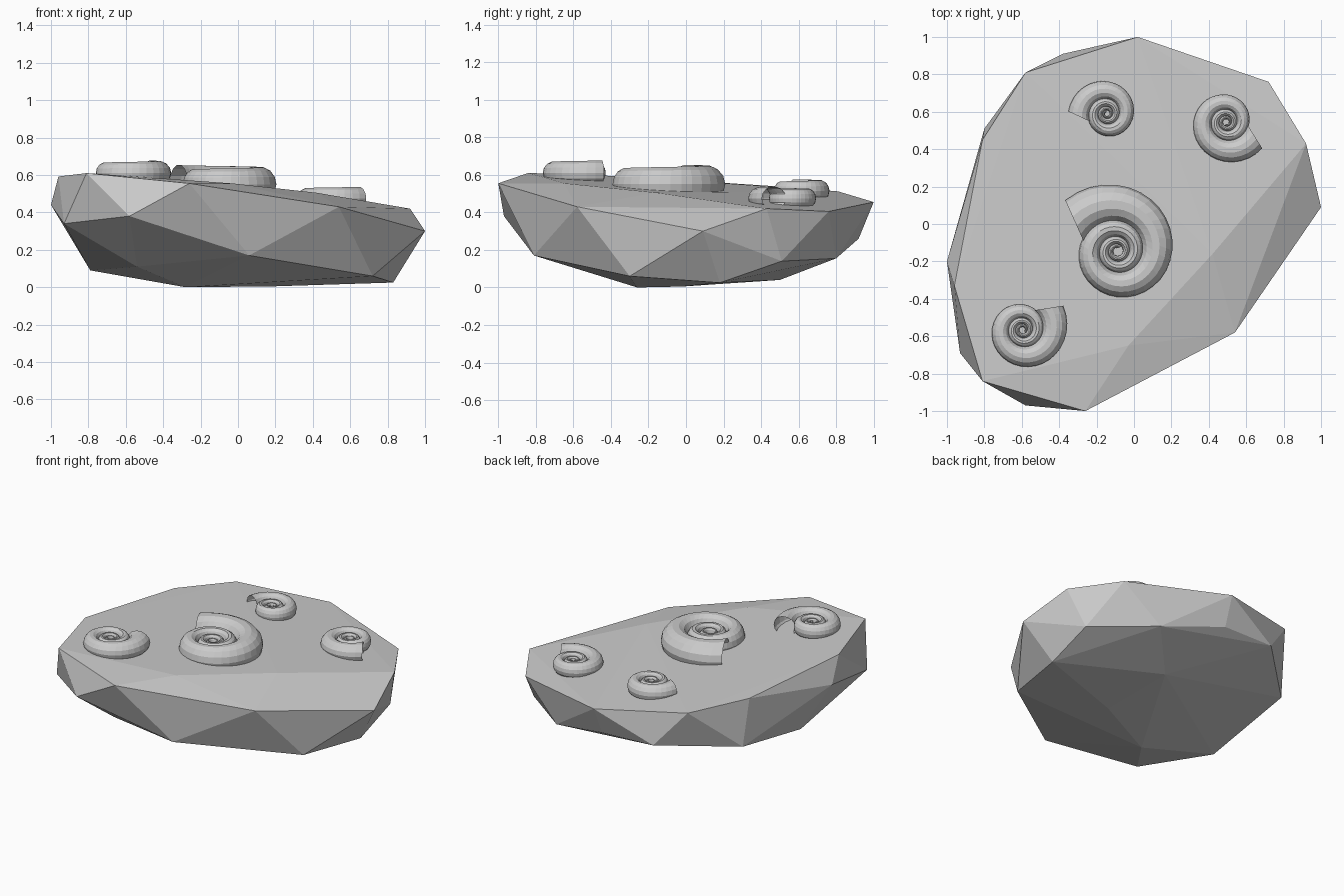
import bpy, bmesh
from math import sin, cos, pi, radians, exp, log

if "Cube" in bpy.data.objects:
    bpy.data.objects.remove(bpy.data.objects["Cube"])


def finish(name, bm):
    mesh = bpy.data.meshes.new(name)
    bm.to_mesh(mesh)
    bm.free()
    obj = bpy.data.objects.new(name, mesh)
    bpy.context.collection.objects.link(obj)
    return obj


# Faceted stone: convex hull around its corner points
corners = [
    # upper rim and gently sloping top
    (-.26, -1, .555), (-.81, -.84, .61), (-.96, -.33, .592), (-.81, .45, .541),
    (-.58, .81, .512), (.02, 1, .455), (.72, .76, .405), (.92, .43, .42),
    (.42, -.16, .505), (-.03, -.65, .555),
    # sides
    (.54, -.58, .43), (1, .09, .30), (-.58, -.97, .38), (-.93, -.69, .34),
    (-1, -.2, .44), (-.8, .51, .22), (-.38, .91, .27), (.01, .92, .26),
    (.45, .80, .155), (.83, .51, .14),
    # underside
    (.06, -.81, .17), (.72, -.30, .06), (.83, .18, .025), (.16, .5, .04),
    (.2, -.02, .005), (-.28, -.26, 0), (-.54, -.61, .11), (-.79, -.15, .09),
]
bm = bmesh.new()
for c in corners:
    bm.verts.new(c)
res = bmesh.ops.convex_hull(bm, input=bm.verts)
inside = [v for v in bm.verts if not v.link_faces]
bmesh.ops.delete(bm, geom=inside, context='VERTS')
bmesh.ops.recalc_face_normals(bm, faces=bm.faces)
finish("stone", bm)


# Coiled shell: open tapering tube wound on a logarithmic spiral
def coiled_shell(name, x, y, z, size, half_height, mouth_deg):
    bm = bmesh.new()
    sides, per_turn, turns = 14, 32, 3.25
    slant = radians(-31)          # sections lean back from the radius
    rings = []
    for i in range(int(per_turn * turns) + 1):
        turn = i / per_turn
        r = size * exp(-log(2.08) * turn)
        a = radians(mouth_deg) - turn * 2 * pi
        h = half_height * (r / size) ** 0.4
        ring = []
        for j in range(sides):
            t = 2 * pi * j / sides
            w = .32 * r * cos(t)
            ring.append(bm.verts.new((
                x + .72 * r * cos(a) + w * cos(a + slant),
                y + .72 * r * sin(a) + w * sin(a + slant),
                z + h * sin(t))))
        rings.append(ring)
    for r0, r1 in zip(rings, rings[1:]):
        for j in range(sides):
            k = (j + 1) % sides
            bm.faces.new((r0[j], r1[j], r1[k], r0[k]))
    bm.faces.new(rings[-1])       # closed inner tip
    bmesh.ops.recalc_face_normals(bm, faces=bm.faces)
    finish(name, bm)


coiled_shell("large_coiled_shell", -.09, -.145, .55, .385, .105, 145)
coiled_shell("back_coiled_shell", -.145, .59, .515, .205, .062, 186)
coiled_shell("right_coiled_shell", .495, .545, .475, .235, .063, -27)
coiled_shell("left_coiled_shell", -.595, -.565, .61, .25, .068, 40)
